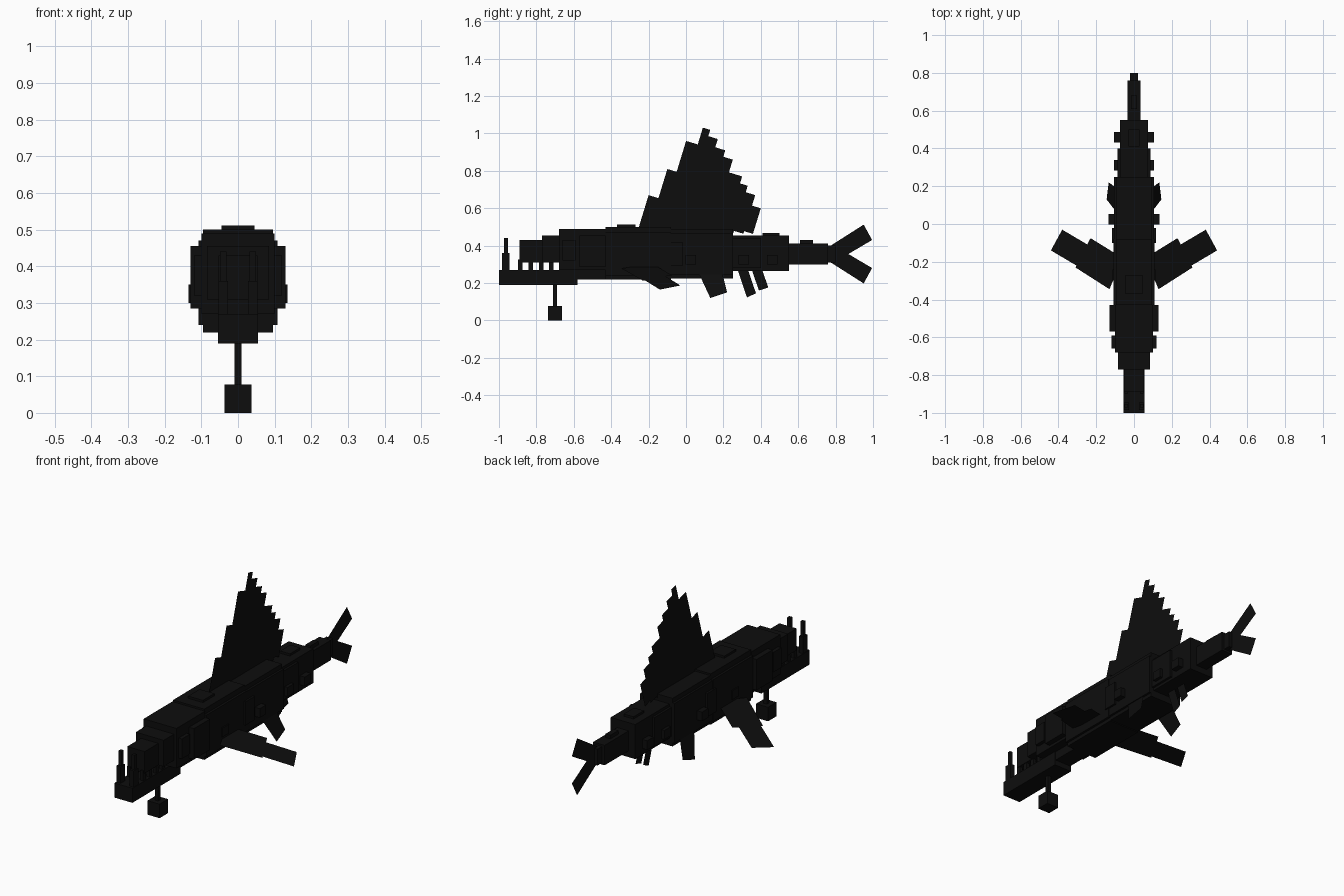
import bpy, math
from mathutils import Vector

cube = bpy.data.objects.get("Cube")
if cube:
    bpy.data.objects.remove(cube, do_unlink=True)

# Single flat skin colour
skin = bpy.data.materials.new("near_black")
skin.use_nodes = True
colour = (0.004, 0.004, 0.004, 1)
skin.diffuse_color = colour
skin.node_tree.nodes["Principled BSDF"].inputs["Base Color"].default_value = colour


def make(name, verts, faces):
    mesh = bpy.data.meshes.new(name)
    mesh.from_pydata(verts, [], faces)
    mesh.materials.append(skin)
    obj = bpy.data.objects.new(name, mesh)
    bpy.context.collection.objects.link(obj)
    return obj


def box(name, half, y0, y1, z0, z1, x=0):
    """Block spanning y0..y1 and z0..z1, centred on x."""
    verts = [(x + sx * half, y, z) for sx in (-1, 1) for y in (y0, y1) for z in (z0, z1)]
    faces = [(0, 1, 3, 2), (4, 6, 7, 5), (0, 4, 5, 1), (2, 3, 7, 6), (0, 2, 6, 4), (1, 5, 7, 3)]
    return make(name, verts, faces)


def sheets(name, quads, place):
    """Paper-thin fin made of quads, each 2D point placed by a function."""
    verts = [place(*p) for q in quads for p in q]
    faces = [tuple(range(4 * i, 4 * i + 4)) for i in range(len(quads))]
    return make(name, verts, faces)


def midline(y, z):
    return (0, y, z)


# Head and jaws
box("lower_jaw", .055, -1, -.58, .19, .27)
box("snout", .053, -.89, -.6, .31, .43)
box("brow", .085, -.77, -.6, .31, .455)
box("skull", .1, -.68, -.43, .27, .49)
box("mouth_back", .05, -.62, -.43, .22, .32)
box("cheeks", .12, -.66, -.59, .32, .43)
box("gill_plates", .13, -.57, -.43, .285, .455)

# Body segments
box("front_body", .095, -.43, -.08, .22, .5)
box("front_flanks", .108, -.43, -.08, .24, .47)
box("back_ridge", .045, -.37, -.27, .49, .512)
box("middle_body", .093, -.1, .25, .225, .49)
box("middle_flanks", .105, -.1, .25, .245, .465)
box("shoulder_bumps", .116, -.1, -.02, .29, .42)
box("rear_body", .075, .25, .55, .265, .455)
box("rear_flanks", .088, .25, .4, .28, .44)
box("rear_ridge", .03, .41, .5, .45, .467)
box("tail_stem", .035, .55, .76, .3, .41)
box("tail_ridge", .015, .61, .68, .4, .43)
box("tail_tip", .02, .74, .8, .31, .4)

# Side lights
for y, half in ((-.27, .114), (.025, .135), (.31, .105), (.46, .105)):
    box("side_lights", half, y - .028, y + .028, .3, .35)

# Teeth, fangs and lure
for side in (-1, 1):
    x = side * .04
    box("fang_base", .013, -.985, -.945, .26, .36, x)
    box("fang_tip", .009, -.972, -.953, .35, .44, x)
    for i in range(6):
        y = -.885 + i * .055
        box("tooth", .009, y - .012, y + .012, .26, .325, x)
box("lure_stalk", .01, -.71, -.69, .07, .2)
box("lure", .037, -.737, -.663, 0, .077)

# Sail: leaning strips with stepped tops
lean = math.radians(17)
along = Vector((0, math.cos(lean), -math.sin(lean)))
up = Vector((0, math.sin(lean), math.cos(lean)))
edges = [-.387, -.332, -.28, -.215, -.174, -.121, -.065, -.012, .062, .105, .158, .207]
tops = [.582, .745, .918, 1.012, .977, .931, .895, .824, .785, .749, .69]
strips = []
for a0, a1, top in zip(edges, edges[1:], tops):
    base = .4 + (a0 + .387) * .27
    strips.append([(a0, base), (a1, base), (a1, top), (a0, top)])
sheets("sail_fin", strips, lambda a, b: along * a + up * b)

# Forked tail fin
upper = [(.75, .385), (.95, .512), (.995, .43), (.8, .315)]
sheets("tail_fin", [upper, [(y, .71 - z) for y, z in upper]], midline)

# Underside fins
sheets("belly_fin", [
    [(.27, .29), (.326, .123), (.374, .145), (.325, .29)],
    [(.345, .29), (.39, .16), (.44, .176), (.4, .29)]], midline)

# Paired fins, drooping outward
pectoral = [
    [(.16, -.16), (.38, -.03), (.44, -.14), (.22, -.27)],
    [(.06, -.18), (.23, -.075), (.31, -.23), (.13, -.345)]]
pelvic = [[(.06, .27), (.13, .12), (.22, .15), (.19, .27)]]
for side, label in ((1, "left"), (-1, "right")):
    sheets(label + "_pectoral_fin", pectoral,
           lambda x, y: (side * x, y, .165 + (.44 - x) * .364))
    sheets(label + "_pelvic_fin", pelvic,
           lambda y, z: (side * (.145 - (z - .12) * .36), y, z))
